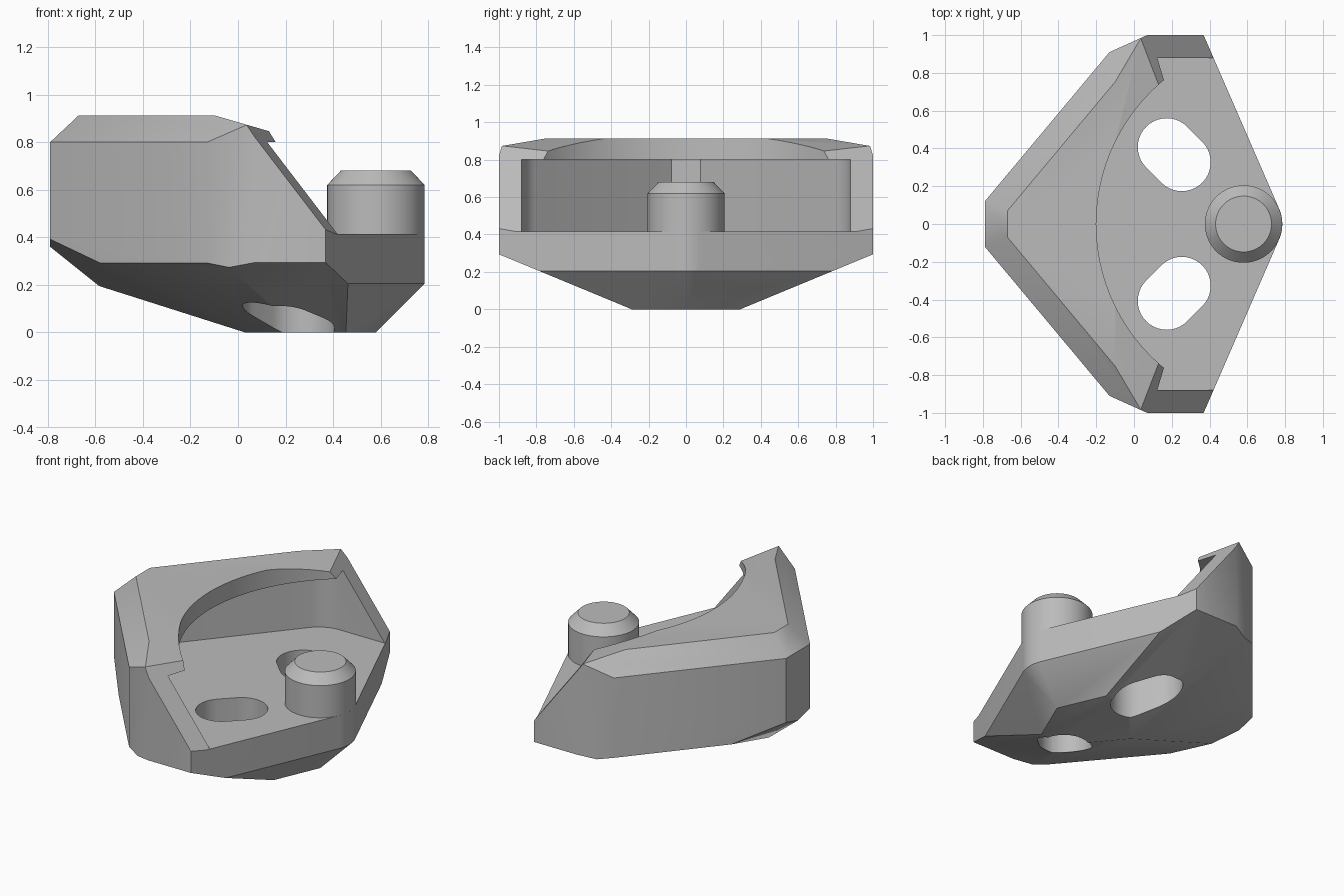
import bpy, bmesh
from math import sin, cos, radians, tau
from mathutils import Vector

if "Cube" in bpy.data.objects:
    bpy.data.objects.remove(bpy.data.objects["Cube"])

grey = bpy.data.materials.new("plain_grey")
grey.use_nodes = True
grey.diffuse_color = (0.5, 0.5, 0.5, 1)
grey.node_tree.nodes["Principled BSDF"].inputs["Base Color"].default_value = (0.5, 0.5, 0.5, 1)


def finish(name, bm):
    bmesh.ops.recalc_face_normals(bm, faces=bm.faces)
    mesh = bpy.data.meshes.new(name)
    bm.to_mesh(mesh)
    bm.free()
    mesh.materials.append(grey)
    obj = bpy.data.objects.new(name, mesh)
    bpy.context.collection.objects.link(obj)
    return obj


def carve(name, low, high, planes):
    """Slice a box down with (point, outward normal) planes."""
    low, high = Vector(low), Vector(high)
    bm = bmesh.new()
    bmesh.ops.create_cube(bm, size=1)
    for v in bm.verts:
        v.co = [(a + b) / 2 + c * (b - a) for a, b, c in zip(low, high, v.co)]
    for point, normal in planes:
        bmesh.ops.bisect_plane(bm, geom=bm.verts[:] + bm.edges[:] + bm.faces[:], dist=1e-5,
                               plane_co=point, plane_no=Vector(normal).normalized(),
                               clear_outer=True)
        bmesh.ops.holes_fill(bm, edges=[e for e in bm.edges if e.is_boundary], sides=0)
    bmesh.ops.remove_doubles(bm, verts=bm.verts, dist=1e-4)
    return finish(name, bm)


def prism(name, outline, z0, z1, round_from=None):
    """Extrude an outline; optionally round upright edges in an x range."""
    bm = bmesh.new()
    face = bm.faces.new([bm.verts.new((x, y, z0)) for x, y in outline])
    top = bmesh.ops.extrude_face_region(bm, geom=[face])["geom"]
    for v in top:
        if isinstance(v, bmesh.types.BMVert):
            v.co.z = z1
    if round_from:
        upright = [e for e in bm.edges if abs(e.verts[0].co.z - e.verts[1].co.z) > 0.1
                   and round_from[0] < e.verts[0].co.x < round_from[1]]
        bmesh.ops.bevel(bm, geom=upright, offset=0.09, segments=6, profile=0.5, affect='EDGES')
    return finish(name, bm)


def arc(cx, cy, r, start, end, n):
    return [(cx + r * cos(start + (end - start) * i / n),
             cy + r * sin(start + (end - start) * i / n)) for i in range(n + 1)]


def cut(obj, cutter):
    mod = obj.modifiers.new("cut", 'BOOLEAN')
    mod.operation, mod.solver, mod.object = 'DIFFERENCE', 'EXACT', cutter
    bpy.context.view_layer.objects.active = obj
    bpy.ops.object.modifier_apply(modifier=mod.name)
    bpy.data.objects.remove(cutter)


# Faceted outer shell
PIN_X, PIN_R, FLOOR, LIP = 0.58, 0.205, 0.415, 0.8
TOP = 0.913
planes = [((-0.79, 0, LIP), (-0.94, 0, 1)),        # rear corner chamfer
          ((-0.1, 0, TOP), (0.29, 0, 1))]          # gentle fall towards the opening
for s in (-1, 1):
    planes += [
        ((-0.79, 0.12 * s, 0), (-0.767, 0.641 * s, 0)),          # long rear wall
        ((0.07, s, 0), (-0.41, 0.91 * s, 0)),                    # narrow side facet
        ((-0.79, 0.12 * s, LIP), (-0.698, 0.583 * s, 1)),        # top chamfer
        ((0, 0.29 * s, 0), (0, 0.414 * s, -1)),                  # side underside
        ((0.03, 0, 0), (-0.318, 0.265 * s, -1)),                 # rear underside
        ((-0.59, 0, 0.2), (-0.8, 0.27 * s, -1)),                 # rear corner underside
    ]
# Rounded nose with a conical underside
for i in range(-5, 6):
    a = radians(23.5) * i / 5
    n = Vector((cos(a), sin(a), 0))
    planes += [(Vector((PIN_X, 0, 0)) + n * PIN_R, n), ((PIN_X, 0, 0), n - Vector((0, 0, 1)))]
body = carve("body", (-0.79, -1, 0), (1.2, 1, TOP), planes)

# Sloping ends of the side walls
for s in (-1, 1):
    cut(body, carve("slope_cutter", (-0.6, min(0, 1.2 * s), FLOOR), (1.4, max(0, 1.2 * s), 1.3),
                    [((0.37, s, 0.43), (-1, -0.3 * s, -0.765))]))

# Recess below the lip, then the round opening through the lip
cut(body, prism("recess_cutter", [(-0.67, -0.077), (0, -0.88), (1.5, -0.88),
                                  (1.5, 0.88), (0, 0.88), (-0.67, 0.077)],
                FLOOR, LIP, round_from=(-0.1, 0.1)))
cut(body, prism("lip_cutter", arc(0.79, 0, 0.99, 0, tau, 96)[:-1], LIP - 0.01, 1.2))

# Slanted slots through the floor
for s in (-1, 1):
    q = tau / 8
    slot = arc(0.173, 0.407, 0.153, q, 5 * q, 20) + arc(0.253, 0.327, 0.153, 5 * q, 9 * q, 20)
    cut(body, prism("slot_cutter", [(x, y * s) for x, y in slot], -0.1, 0.6))

# Chamfered pin
bm = bmesh.new()
for r0, r1, z0, z1 in ((PIN_R, PIN_R, FLOOR - 0.01, 0.62), (PIN_R, 0.148, 0.62, 0.68)):
    made = bmesh.ops.create_cone(bm, cap_ends=True, segments=64, radius1=r0, radius2=r1, depth=z1 - z0)
    bmesh.ops.translate(bm, verts=made["verts"], vec=(PIN_X, 0, (z0 + z1) / 2))
inner = [f for f in bm.faces if abs(f.normal.z) > 0.9 and abs(f.calc_center_median().z - 0.62) < 0.001]
bmesh.ops.delete(bm, geom=inner, context='FACES_ONLY')
bmesh.ops.remove_doubles(bm, verts=bm.verts, dist=1e-4)
pin = finish("pin", bm)

# Smooth shading with crisp edges
for obj in (body, pin):
    bpy.ops.object.select_all(action='DESELECT')
    obj.select_set(True)
    bpy.context.view_layer.objects.active = obj
    bpy.ops.object.shade_smooth_by_angle(angle=radians(30))
